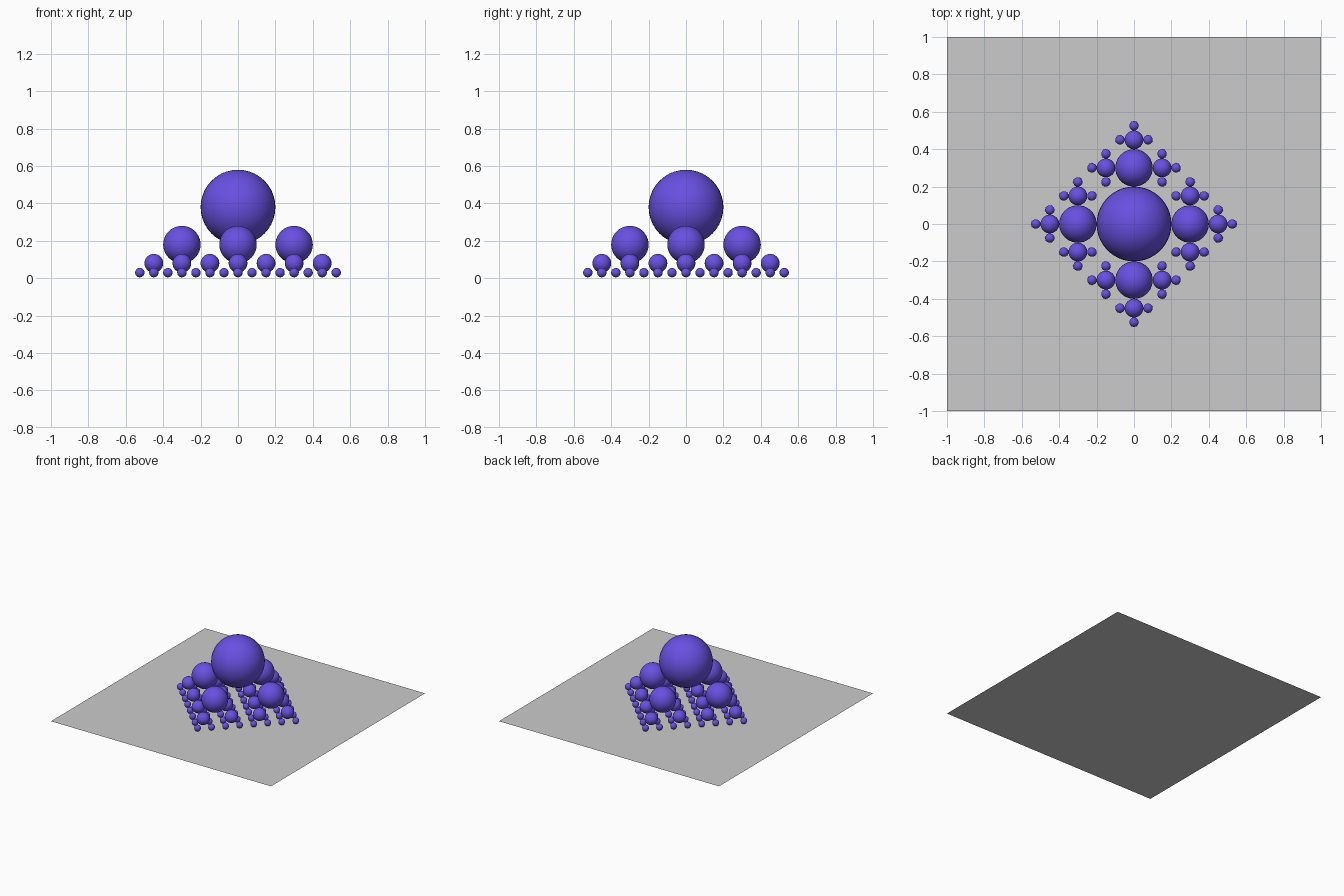
import bpy
from mathutils import Vector

if "Cube" in bpy.data.objects:
    bpy.data.objects.remove(bpy.data.objects["Cube"])

violet = bpy.data.materials.new("violet")
violet.diffuse_color = (0.14, 0.08, 0.75, 1)
violet.use_nodes = True
violet.node_tree.nodes["Principled BSDF"].inputs["Base Color"].default_value = violet.diffuse_color

LEVEL_NAMES = ["top_ball", "large_ball", "medium_ball", "small_ball"]
DIRECTIONS = [Vector(d) for d in ((1.5, 0, -1), (-1.5, 0, -1), (0, 1.5, -1), (0, -1.5, -1))]
meshes = {}


def ball_mesh(level, radius):
    """One shared smooth sphere mesh per level."""
    if level not in meshes:
        bpy.ops.mesh.primitive_uv_sphere_add(segments=40, ring_count=20, radius=radius)
        ob = bpy.context.object
        bpy.ops.object.shade_smooth()
        meshes[level] = ob.data
        ob.data.materials.append(violet)
        bpy.data.objects.remove(ob)
    return meshes[level]


def add_balls(center, radius, level):
    """A ball resting on four half-size balls, repeated down the levels."""
    ob = bpy.data.objects.new(LEVEL_NAMES[level], ball_mesh(level, radius))
    ob.location = center
    bpy.context.collection.objects.link(ob)
    if level + 1 < len(LEVEL_NAMES):
        for d in DIRECTIONS:
            add_balls(center + d * radius, radius / 2, level + 1)


# Flat base sheet
bpy.ops.mesh.primitive_plane_add(size=2)
bpy.context.object.name = "base_sheet"

# Pyramid of balls
add_balls(Vector((0, 0, 0.38)), 0.2, 0)
